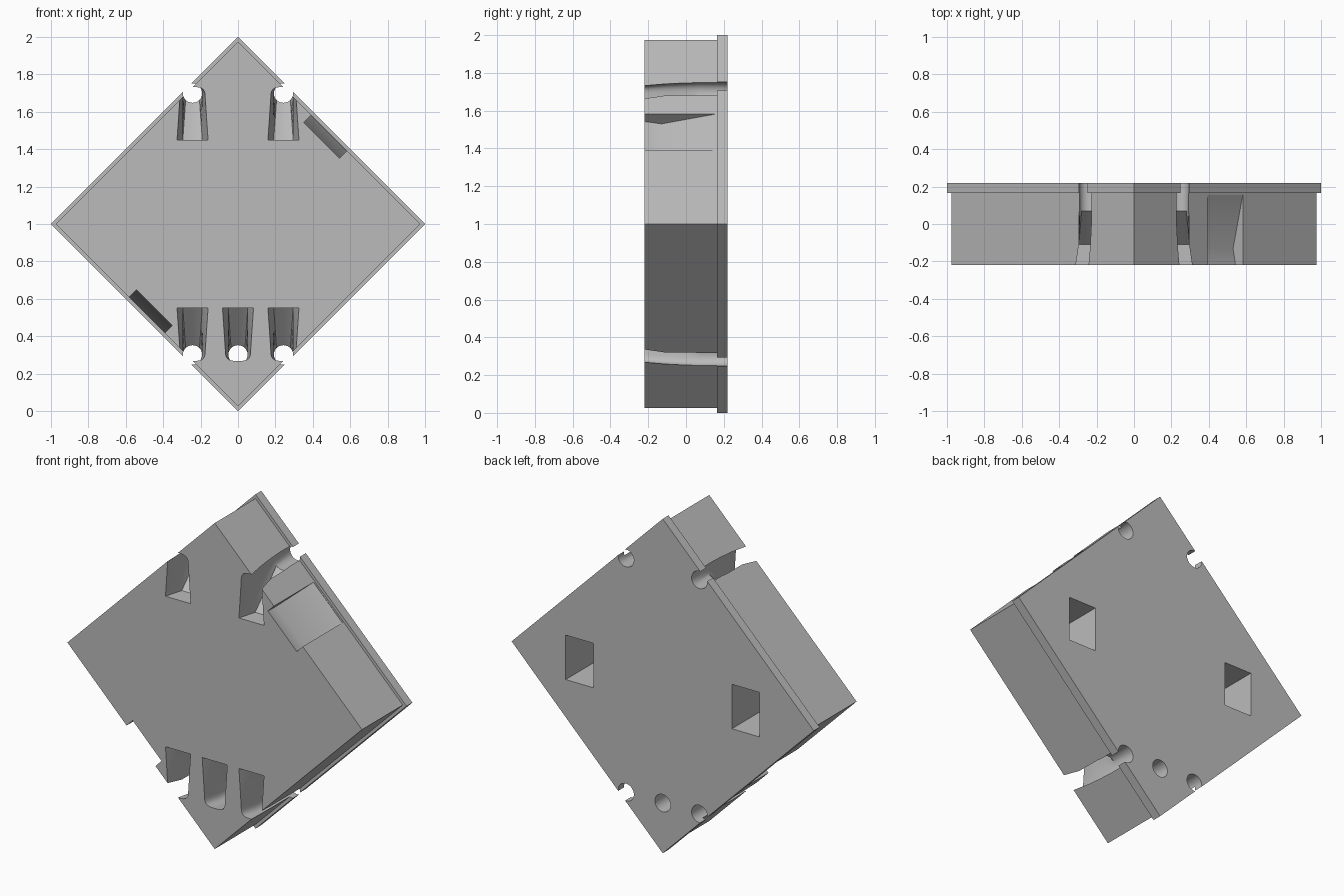
import bpy, bmesh
from math import sin, cos, pi, sqrt, radians
from mathutils import Vector

old = bpy.data.objects.get("Cube")
if old:
    bpy.data.objects.remove(old, do_unlink=True)

grey = bpy.data.materials.new("plain grey")
grey.use_nodes = True
colour = (0.5, 0.5, 0.5, 1)
grey.diffuse_color = colour
grey.node_tree.nodes["Principled BSDF"].inputs["Base Color"].default_value = colour


def loft(bm, rings):
    """Closed solid through rings of equal point count."""
    loops = [[bm.verts.new(p) for p in ring] for ring in rings]
    n = len(loops[0])
    faces = [bm.faces.new(loops[0]), bm.faces.new(loops[-1])]
    for a, b in zip(loops, loops[1:]):
        for i in range(n):
            j = (i + 1) % n
            faces.append(bm.faces.new((a[i], a[j], b[j], b[i])))
    bmesh.ops.recalc_face_normals(bm, faces=faces)


def make_object(name, bm):
    mesh = bpy.data.meshes.new(name)
    bm.to_mesh(mesh)
    bm.free()
    mesh.materials.append(grey)
    obj = bpy.data.objects.new(name, mesh)
    bpy.context.scene.collection.objects.link(obj)
    return obj


# Diamond block with a thin wider flange at the back
def diamond(half, y):
    return [(half, y, 1), (0, y, 1 + half), (-half, y, 1), (0, y, 1 - half)]


bm = bmesh.new()
loft(bm, [diamond(0.975, -0.22), diamond(0.975, 0.165),
          diamond(1, 0.165), diamond(1, 0.22)])
block = make_object("diamond_block", bm)

cut = bmesh.new()


# Cable channels: a round hole that opens into a flared slot
def channel(x, flip):
    def circle(y):
        return [(0.052 * cos(a), y, 0.70 + 0.052 * sin(a)) for a in angles]

    def slot(y, top, upper, lower):
        pts = []
        for a in angles:
            c, s = cos(a), sin(a)
            if s > -0.001:
                # rounded end
                px = upper * abs(c) ** 0.6 * (1 if c > 0 else -1)
                pz = 0.67 + (top - 0.67) * max(s, 0) ** 0.6
            else:
                # square end
                m = max(abs(c), abs(s))
                depth = -s / m
                px = (upper + (lower - upper) * depth) * c / m
                pz = 0.67 - 0.22 * depth
            pts.append((px, y, pz))
        return pts

    angles = [2 * pi * i / 32 for i in range(32)]
    rings = [circle(0.3), circle(0.07), slot(-0.11, 0.742, 0.052, 0.052),
             slot(-0.22, 0.732, 0.068, 0.083), slot(-0.25, 0.73, 0.072, 0.09)]
    loft(cut, [[(x + px, y, 1 + flip * pz) for px, y, pz in r] for r in rings])


for x in (-0.243, 0.243):
    channel(x, 1)
for x in (-0.243, 0, 0.243):
    channel(x, -1)

# Ramped latch notches on two opposite edges
profile = [(-0.25, 0.05), (-0.25, -0.057), (-0.22, -0.057),
           (-0.13, -0.075), (0.155, -0.002), (0.155, 0.05)]
centre = Vector((0, 0, 1))
along = Vector((1, 0, -1)).normalized()
for side in (1, -1):
    out = Vector((side, 0, side)).normalized()
    loft(cut, [[centre + along * t + out * (0.975 / sqrt(2) + d) + Vector((0, y, 0))
                for y, d in profile] for t in (-0.135, 0.135)])

# Rectangular hanging pockets in the back
for x in (-0.55, 0.55):
    loft(cut, [[(x + sx * 0.092, y, 1 + sz * 0.133)
                for sx, sz in ((-1, -1), (1, -1), (1, 1), (-1, 1))]
               for y in (-0.08, 0.3)])

cutter = make_object("channel_cutter", cut)
cutter.hide_render = True

# Carve the block, then drop the cutter
mod = block.modifiers.new("carve", 'BOOLEAN')
mod.operation = 'DIFFERENCE'
mod.solver = 'EXACT'
mod.object = cutter
bpy.context.view_layer.update()
graph = bpy.context.evaluated_depsgraph_get()
carved = bpy.data.meshes.new_from_object(block.evaluated_get(graph))
block.modifiers.clear()
block.data = carved
bpy.data.objects.remove(cutter, do_unlink=True)

bpy.ops.object.select_all(action='DESELECT')
block.select_set(True)
bpy.context.view_layer.objects.active = block
bpy.ops.object.shade_smooth_by_angle(angle=radians(30))
